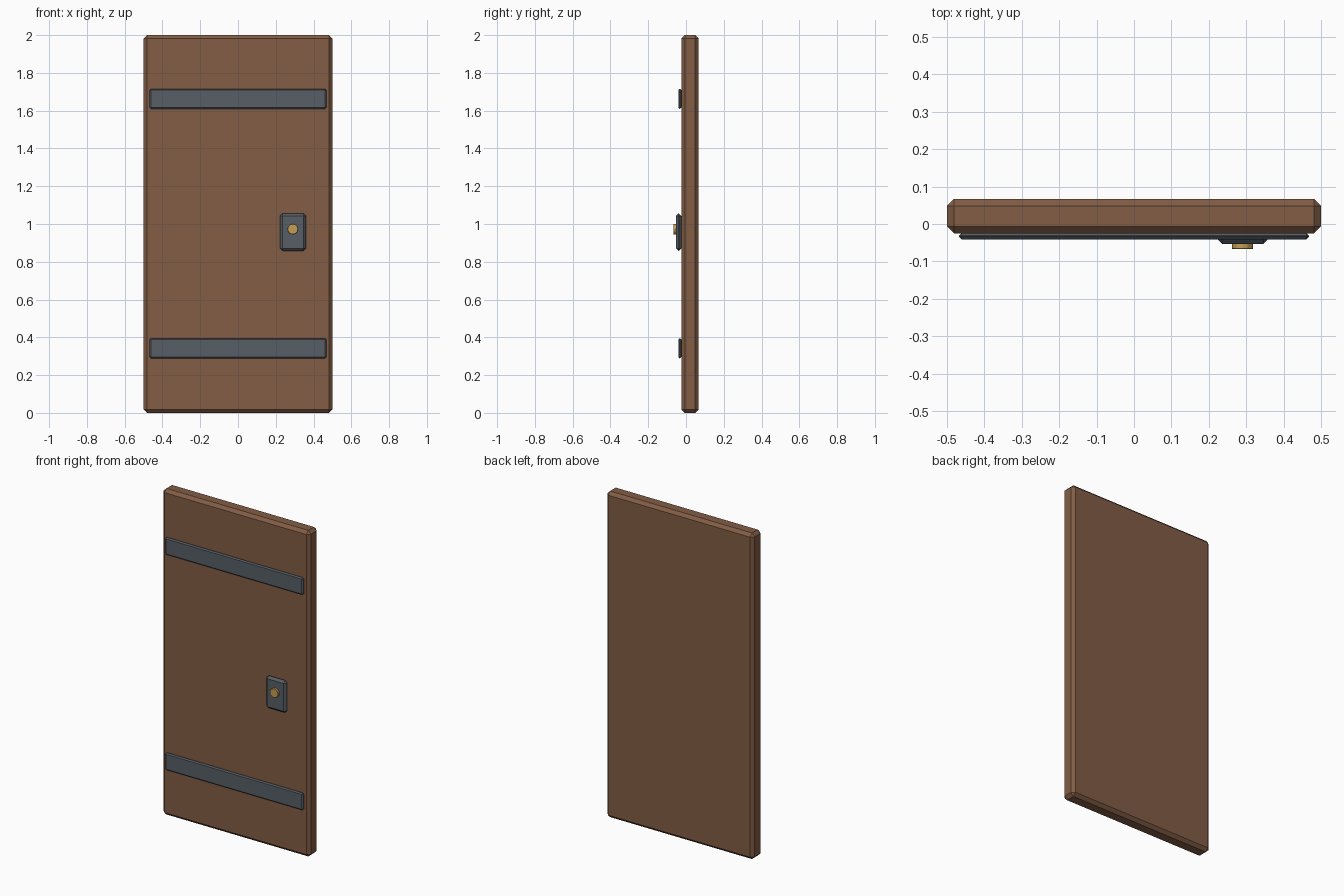
import bpy
import math

if "Cube" in bpy.data.objects:
    bpy.data.objects.remove(bpy.data.objects["Cube"])


def material(name, rgb):
    m = bpy.data.materials.new(name)
    m.diffuse_color = (*rgb, 1.0)
    m.use_nodes = True
    m.node_tree.nodes["Principled BSDF"].inputs["Base Color"].default_value = m.diffuse_color
    return m


wood = material("brown wood", (0.225, 0.11, 0.06))
iron = material("dark iron", (0.095, 0.112, 0.13))
brass = material("brass", (0.56, 0.34, 0.09))


def finish(ob, name, mat, bevel):
    ob.name = name
    ob.data.materials.append(mat)
    bpy.ops.object.transform_apply(location=False, rotation=True, scale=True)
    mod = ob.modifiers.new("chamfer", 'BEVEL')
    mod.width = bevel
    mod.segments = 1
    mod.limit_method = 'ANGLE'
    mod.angle_limit = math.radians(60)
    return ob


def slab(name, x, y, z, mat, bevel):
    """Chamfered box from (min, max) ranges."""
    ranges = (x, y, z)
    bpy.ops.mesh.primitive_cube_add(size=1, location=[(a + b) / 2 for a, b in ranges])
    ob = bpy.context.object
    ob.scale = [b - a for a, b in ranges]
    return finish(ob, name, mat, bevel)


# Door leaf
slab("door_panel", (-0.5, 0.5), (-0.025, 0.067), (0, 2), wood, 0.0185)

# Horizontal iron straps
for name, zc in (("lower_strap", 0.342), ("upper_strap", 1.663)):
    slab(name, (-0.468, 0.468), (-0.041, -0.024), (zc - 0.053, zc + 0.053), iron, 0.007)

# Lock plate
slab("lock_plate", (0.222, 0.360), (-0.053, -0.024), (0.858, 1.056), iron, 0.0135)

# Round brass knob
bpy.ops.mesh.primitive_cylinder_add(vertices=12, radius=0.028, depth=0.016,
                                    location=(0.29, -0.059, 0.973),
                                    rotation=(math.pi / 2, 0, 0))
finish(bpy.context.object, "knob", brass, 0.001)
